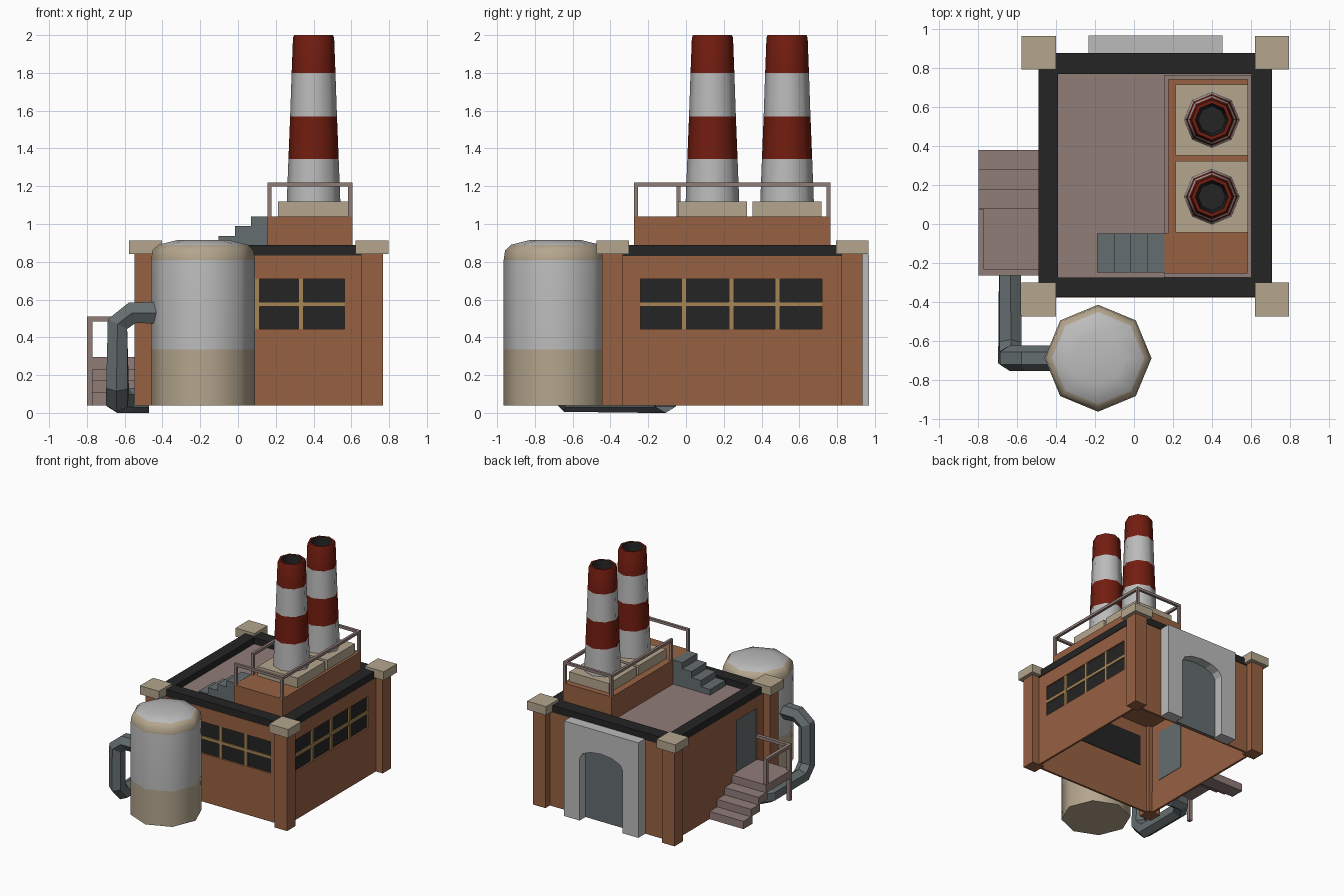
import bpy, bmesh, math
from mathutils import Vector

if "Cube" in bpy.data.objects:
    bpy.data.objects.remove(bpy.data.objects["Cube"])


def mat(name, r, g, b):
    m = bpy.data.materials.new(name)
    m.diffuse_color = (r, g, b, 1)
    m.use_nodes = True
    m.node_tree.nodes["Principled BSDF"].inputs["Base Color"].default_value = m.diffuse_color
    return m


BRICK = mat("brick", 0.31, 0.12, 0.055)
BLACK = mat("black", 0.018, 0.018, 0.018)
STONE = mat("stone", 0.46, 0.38, 0.27)
MAUVE = mat("mauve", 0.28, 0.205, 0.19)
STEEL = mat("steel", 0.13, 0.155, 0.16)
RED = mat("red", 0.17, 0.012, 0.005)
PALE = mat("pale", 0.5, 0.5, 0.5)
GOLD = mat("gold", 0.38, 0.24, 0.09)


def finish(name, bm, *mats):
    bmesh.ops.recalc_face_normals(bm, faces=bm.faces)
    me = bpy.data.meshes.new(name)
    bm.to_mesh(me)
    bm.free()
    ob = bpy.data.objects.new(name, me)
    bpy.context.collection.objects.link(ob)
    for m in mats:
        me.materials.append(m)
    return ob


def boxes(name, m, *bounds):
    """One object from boxes given as x0, x1, y0, y1, z0, z1."""
    bm = bmesh.new()
    for x0, x1, y0, y1, z0, z1 in bounds:
        for v in bmesh.ops.create_cube(bm, size=1)["verts"]:
            v.co = Vector(((x0 + x1) / 2 + v.co.x * (x1 - x0),
                           (y0 + y1) / 2 + v.co.y * (y1 - y0),
                           (z0 + z1) / 2 + v.co.z * (z1 - z0)))
    return finish(name, bm, m)


def prism(name, m, pts, offset):
    """Extrude a planar outline along offset."""
    bm = bmesh.new()
    f = bm.faces.new([bm.verts.new(p) for p in pts])
    r = bmesh.ops.extrude_face_region(bm, geom=[f], use_keep_orig=True)
    for v in r["geom"]:
        if isinstance(v, bmesh.types.BMVert):
            v.co += Vector(offset)
    return finish(name, bm, m)


def lathe(name, cx, cy, profile, mats, sides=8):
    """Revolve (radius, z, material index of the band above)."""
    bm = bmesh.new()
    rings = [[bm.verts.new((cx + r * math.cos(math.tau * i / sides),
                            cy + r * math.sin(math.tau * i / sides), z))
              for i in range(sides)] for r, z, _ in profile]
    for a, b, p in zip(rings, rings[1:], profile):
        for i in range(sides):
            j = (i + 1) % sides
            bm.faces.new((a[i], a[j], b[j], b[i])).material_index = p[2]
    bm.faces.new(rings[0][::-1]).material_index = profile[0][2]
    bm.faces.new(rings[-1]).material_index = profile[-1][2]
    ob = finish(name, bm, *mats)
    bpy.ops.object.select_all(action='DESELECT')
    ob.select_set(True)
    bpy.context.view_layer.objects.active = ob
    bpy.ops.object.shade_smooth_by_angle(angle=math.radians(50))
    return ob


# Main walls: a shell open at the bottom, with window and door openings
X0, X1, Y0, Y1 = -0.485, 0.705, -0.378, 0.875
walls = boxes("walls", BRICK, (X0, X1, Y0, Y1, 0.04, 0.832))
bm = bmesh.new()
bm.from_mesh(walls.data)
bmesh.ops.delete(bm, geom=[f for f in bm.faces if f.normal.z < -0.5], context='FACES')
bm.to_mesh(walls.data)
bm.free()
s = walls.modifiers.new("thickness", 'SOLIDIFY')
s.thickness, s.offset = 0.025, -1
cutter = boxes("opening_cutter", None,
               (-0.365, 0.565, Y0 - 0.1, Y0 + 0.1, 0.445, 0.71),
               (X1 - 0.1, X1 + 0.1, -0.24, 0.72, 0.445, 0.71),
               (X0 - 0.1, X0 + 0.1, -0.25, 0.02, 0.295, 0.73))
cutter.hide_render = True
cutter.hide_set(True)
b = walls.modifiers.new("openings", 'BOOLEAN')
b.object, b.operation, b.solver = cutter, 'DIFFERENCE', 'EXACT'

# Windows and side door
boxes("front_window_glass", BLACK, (-0.365, 0.565, Y0 + 0.014, Y0 + 0.022, 0.445, 0.71))
boxes("right_window_glass", BLACK, (X1 - 0.022, X1 - 0.014, -0.24, 0.72, 0.445, 0.71))
boxes("front_window_bars", GOLD,
      (-0.365, 0.565, Y0 + 0.003, Y0 + 0.016, 0.562, 0.587),
      *[(x - 0.013, x + 0.013, Y0 + 0.002, Y0 + 0.016, 0.445, 0.71) for x in (-0.133, 0.1, 0.333)])
boxes("right_window_bars", GOLD,
      (X1 - 0.016, X1 - 0.003, -0.24, 0.72, 0.562, 0.587),
      *[(X1 - 0.016, X1 - 0.002, y - 0.013, y + 0.013, 0.445, 0.71) for y in (-0.01, 0.24, 0.485)])
boxes("side_door", STEEL, (X0 + 0.008, X0 + 0.02, -0.25, 0.02, 0.295, 0.73))

# Roof, parapet, corner pillars with caps
boxes("roof", MAUVE, (-0.42, 0.64, -0.3, 0.8, 0.826, 0.838))
boxes("parapet", BLACK,
      (-0.49, -0.39, -0.375, 0.88, 0.83, 0.89), (0.605, 0.71, -0.375, 0.88, 0.83, 0.89),
      (-0.39, 0.605, -0.375, -0.275, 0.83, 0.89), (-0.39, 0.605, 0.77, 0.88, 0.83, 0.89))
corners = [(x, y) for x in (-0.49, 0.71) for y in (-0.388, 0.88)]
boxes("corner_pillars", BRICK,
      *[(x - 0.058, x + 0.058, y - 0.058, y + 0.055, 0.04, 0.845) for x, y in corners])
boxes("pillar_caps", STONE,
      *[(x - 0.088, x + 0.088, y - 0.087, y + 0.087, 0.84, 0.912) for x, y in corners])

# Raised block with stairs and railing
boxes("chimney_block", BRICK, (0.155, 0.605, -0.275, 0.765, 0.83, 1.04))
steps = [(-0.19, 0.835)]
for i, x in enumerate((-0.19, -0.103, -0.017, 0.07)):
    z = 0.885 + 0.052 * i
    steps += [(x, z), (x + 0.087, z)]
steps.append((0.157, 0.835))
prism("roof_stairs", STEEL, [(x, -0.25, z) for x, z in steps], (0, 0.2, 0))
T = 0.022
RX0, RX1, RY0, RY1 = 0.155, 0.605, -0.275, 0.765
boxes("roof_railing", MAUVE,
      (RX0, RX1, RY0, RY0 + T, 1.198, 1.22), (RX0, RX1, RY1 - T, RY1, 1.198, 1.22),
      (RX1 - T, RX1, RY0, RY1, 1.198, 1.22), (RX0, RX0 + T, -0.05, RY1, 1.198, 1.22),
      *[(x, x + T, y, y + T, 1.04, 1.21) for x, y in
        ((RX0, RY0), (RX1 - T, RY0), (RX0, RY1 - T), (RX1 - T, RY1 - T), (RX0, -0.05))])

# Two striped chimneys on plinths
for i, y in enumerate((0.14, 0.535)):
    boxes(f"chimney_plinth_{i + 1}", STONE, (0.213, 0.583, y - 0.183, y + 0.183, 1.04, 1.12))
    lathe(f"chimney_{i + 1}", 0.4, y,
          [(0.142, 1.115, 0), (0.133, 1.345, 1), (0.124, 1.57, 0), (0.116, 1.80, 1),
           (0.109, 1.985, 1), (0.103, 2.0, 1), (0.085, 2.0, 2), (0.07, 1.75, 2)],
          (PALE, RED, BLACK))

# Storage tank
lathe("tank", -0.185, -0.69,
      [(0.275, 0.04, 0), (0.275, 0.335, 1), (0.275, 0.81, 0), (0.268, 0.86, 0),
       (0.237, 0.89, 1), (0.14, 0.914, 1)], (STONE, PALE))

# Pipe from tank to wall
cu = bpy.data.curves.new("pipe", 'CURVE')
cu.dimensions = '3D'
cu.bevel_depth, cu.bevel_resolution = 0.066, 1
path = [(-0.42, -0.69, 0.53), (-0.56, -0.69, 0.53), (-0.638, -0.69, 0.47),
        (-0.638, -0.69, 0.14), (-0.638, -0.62, 0.066), (-0.638, -0.2, 0.066),
        (-0.58, -0.11, 0.066), (-0.47, -0.11, 0.066)]
sp = cu.splines.new('POLY')
sp.points.add(len(path) - 1)
for p, c in zip(sp.points, path):
    p.co = (*c, 1)
sp.use_smooth = False
cu.materials.append(STEEL)
bpy.context.collection.objects.link(bpy.data.objects.new("pipe", cu))

# Side stairs with landing, posts and railing
top = [(-0.265, 0.295), (0.08, 0.295), (0.08, 0.23), (0.18, 0.23), (0.18, 0.168),
       (0.28, 0.168), (0.28, 0.105), (0.38, 0.105), (0.38, 0.04)]
under = [(0.26, 0.04), (0.26, 0.105), (0.16, 0.105), (0.16, 0.168),
         (0.06, 0.168), (0.06, 0.23), (-0.265, 0.23)]
prism("side_stairs", MAUVE, [(-0.8, y, z) for y, z in top + under], (0.33, 0, 0))
boxes("side_railing", MAUVE,
      (-0.8, -0.77, -0.265, -0.235, 0.04, 0.5), (-0.8, -0.77, 0.045, 0.075, 0.29, 0.5),
      (-0.8, -0.77, -0.265, 0.075, 0.485, 0.51), (-0.8, -0.485, -0.265, -0.235, 0.485, 0.51))

# Arched gate on the back
GX, HW = 0.11, 0.2
arch = [(GX + HW * math.cos(a), 0.565 + 0.085 * math.sin(a))
        for a in (math.pi * k / 6 for k in range(7))]
outline = [(GX + 0.345, 0.04), (GX + 0.345, 0.838), (GX - 0.345, 0.838), (GX - 0.345, 0.04),
           (GX - HW, 0.04)] + arch[::-1] + [(GX + HW, 0.04)]
prism("gate_frame", PALE, [(x, 0.87, z) for x, z in outline], (0, 0.098, 0))
boxes("gate_door", STEEL, (GX - HW, GX + HW, 0.872, 0.89, 0.04, 0.655))
